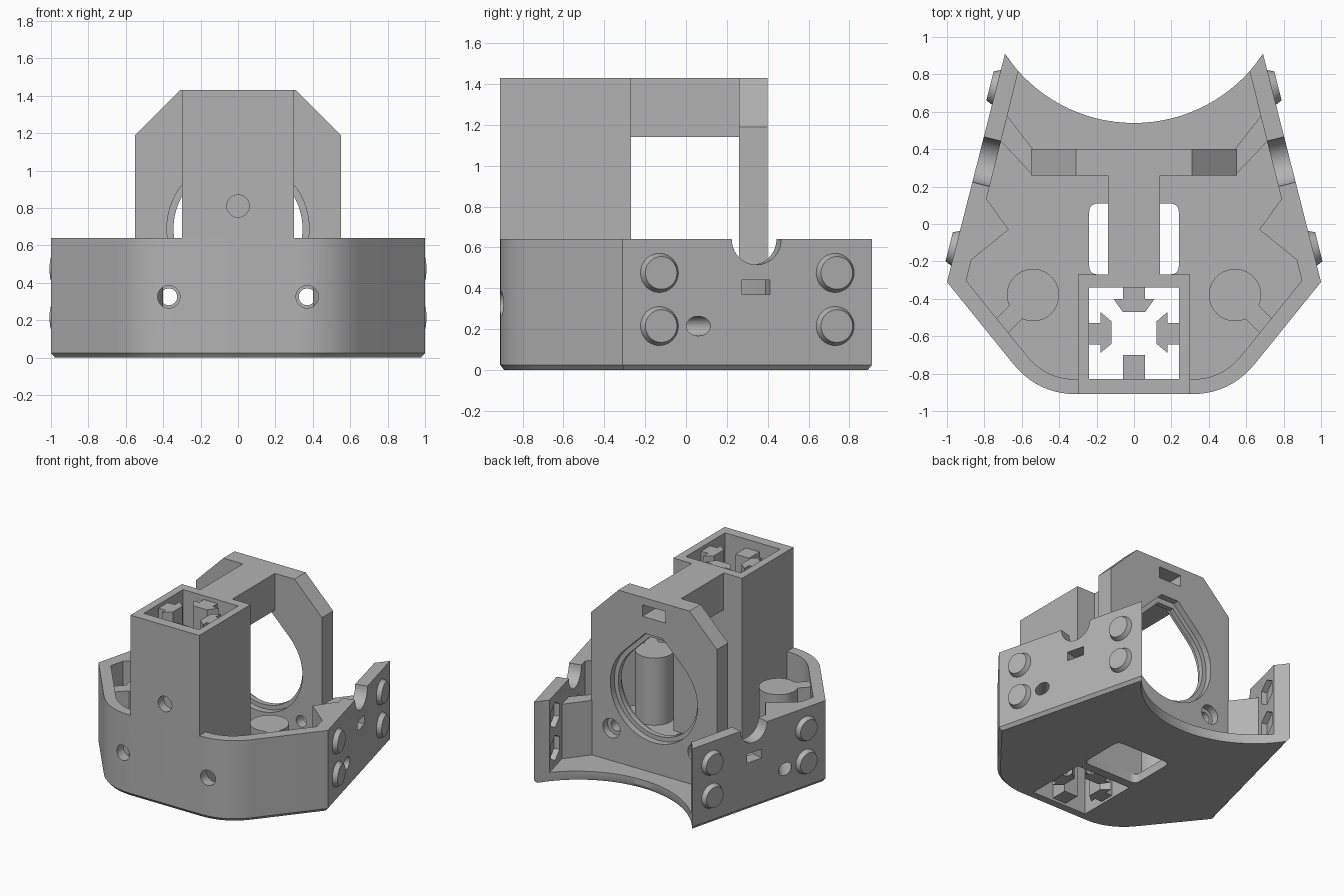
import bpy, bmesh, math
from mathutils import Vector

cube = bpy.data.objects.get("Cube")
if cube:
    bpy.data.objects.remove(cube, do_unlink=True)

grey = bpy.data.materials.new("plain_grey")
grey.use_nodes = True
colour = (0.45, 0.45, 0.45, 1)
grey.diffuse_color = colour
grey.node_tree.nodes["Principled BSDF"].inputs["Base Color"].default_value = colour
parts = []


def make(name, bm, keep):
    bmesh.ops.recalc_face_normals(bm, faces=bm.faces)
    mesh = bpy.data.meshes.new(name)
    bm.to_mesh(mesh)
    bm.free()
    mesh.materials.append(grey)
    obj = bpy.data.objects.new(name, mesh)
    bpy.context.collection.objects.link(obj)
    if keep:
        parts.append(obj)
    else:
        obj.hide_render = True
    return obj


def loft(name, rings, keep=True):
    """Close a stack of equal-length rings into a solid."""
    bm = bmesh.new()
    rows = [[bm.verts.new(p) for p in ring] for ring in rings]
    n = len(rows[0])
    for a, b in zip(rows, rows[1:]):
        for i in range(n):
            bm.faces.new((a[i], a[(i + 1) % n], b[(i + 1) % n], b[i]))
    bm.faces.new(rows[0])
    bm.faces.new(rows[-1])
    return make(name, bm, keep)


def prism(name, pts, z0, z1, keep=True):
    return loft(name, [[(x, y, z) for x, y in pts] for z in (z0, z1)], keep)


def slab(name, pts, y0, y1, keep=True):
    return loft(name, [[(x, y, z) for x, z in pts] for y in (y0, y1)], keep)


def rod(name, a, b, r0, r1=None, sides=40, keep=True):
    a, b = Vector(a), Vector(b)
    bm = bmesh.new()
    bmesh.ops.create_cone(bm, cap_ends=True, segments=sides, radius1=r0,
                          radius2=r0 if r1 is None else r1, depth=(b - a).length)
    rot = (b - a).to_track_quat('Z', 'Y').to_matrix().to_4x4()
    rot.translation = (a + b) / 2
    bm.transform(rot)
    return make(name, bm, keep)


def cut(objects, cutter):
    for obj in objects:
        mod = obj.modifiers.new("cut", 'BOOLEAN')
        mod.operation, mod.solver, mod.object = 'DIFFERENCE', 'EXACT', cutter
        bpy.context.view_layer.objects.active = obj
        bpy.ops.object.modifier_apply(modifier=mod.name)
    bpy.data.objects.remove(cutter, do_unlink=True)


def rect(x0, x1, y0, y1):
    return [(x0, y0), (x1, y0), (x1, y1), (x0, y1)]


def flip(pts, s):
    return [(s * x, y) for x, y in pts]


def both(half):
    return half + flip(half[::-1], -1)


def fillet(a, p, b, size, n=10):
    a, p, b = Vector(a), Vector(p), Vector(b)
    s, e = p + (a - p).normalized() * size, p + (b - p).normalized() * size
    return [tuple(s * (1 - t) ** 2 + p * 2 * t * (1 - t) + e * t * t)
            for t in (i / n for i in range(n + 1))]


def wall(y, z, out=0, s=1):
    """Point on the slanted side wall, moved outwards by out."""
    return Vector((s * (0.69 + (0.91 - y) * 0.254 + 0.969 * out), y + 0.246 * out, z))


# Tray: chamfered outline with a concave rear edge, hollowed out
arc = [(0.828 * math.sin(t), 1.368 - 0.828 * math.cos(t))
       for t in (0.985 * (1 - i / 16) for i in range(16))]
side = fillet((0, -0.91), (0.515, -0.91), (1, -0.31), 0.21) + [(1, -0.31)] + arc
outline = both(side)
middle = len(side)
outline.insert(middle, (0, 0.54))
tray = loft("tray", [[(x * 0.978, y * 0.978, 0) for x, y in outline],
                     [(x, y, 0.025) for x, y in outline],
                     [(x, y, 0.64) for x, y in outline]])
inside = fillet((0, -0.83), (0.471, -0.83), (0.897, -0.303), 0.16) + [(0.897, -0.303), (0.523, 1.2)]
cut([tray], prism("cavity", both(inside), 0.07, 1, False))
opening = []
corners = rect(-0.24, 0.24, -0.27, 0.11)
for i, p in enumerate(corners):
    opening += fillet(corners[i - 1], p, corners[(i + 1) % 4], 0.05, 5)
cut([tray], prism("floor_opening", opening, -0.1, 0.2, False))

# Hollow post with slot ribs, joined by the arm to the plate
bore = rect(-0.24, 0.24, -0.83, -0.34)
post = prism("post", rect(-0.3, 0.3, -0.91, -0.27), 0.03, 1.43)
cut([tray, post], prism("post_bore", bore, -0.1, 1.6, False))
cut([post], rod("post_hole", (0, -1, 0.81), (0, -0.8, 0.81), 0.06, keep=False))
prism("rear_rib", both([(0.06, -0.33), (0.06, -0.4), (0.11, -0.4), (0.06, -0.47)]), 0.02, 1.4)
side_rib = [(0.25, -0.53), (0.18, -0.53), (0.18, -0.47), (0.12, -0.52),
            (0.12, -0.64), (0.18, -0.69), (0.18, -0.645), (0.25, -0.645)]
for s, label in ((1, "left"), (-1, "right")):
    prism(label + "_rib", flip(side_rib, s), 0.02, 1.4)
prism("front_rib", rect(-0.06, 0.06, -0.84, -0.7), 0.02, 1.36)
arm = prism("arm", rect(-0.14, 0.14, -0.28, 0.27), 1.14, 1.43)

# Upright plate with a lipped teardrop opening
plate = slab("upright_plate", both([(0.55, 0.05), (0.55, 1.19), (0.31, 1.43)]), 0.26, 0.4)


def teardrop(r):
    ring = [(r * math.cos(t), 0.69 + r * math.sin(t))
            for t in (math.radians(135 + 270 * i / 48) for i in range(49))]
    return ring + [(0.2 * r, 0.69 + 1.21 * r), (-0.2 * r, 0.69 + 1.21 * r)]


cut([plate], slab("opening", teardrop(0.345), 0.1, 0.6, False))
cut([plate], slab("front_step", teardrop(0.38), 0.1, 0.31, False))
cut([plate], slab("rear_step", teardrop(0.38), 0.35, 0.6, False))
cut([plate, arm], slab("nut_pocket", rect(-0.1, 0.1, 1.28, 1.37), 0.2, 0.5, False))
for x in (-0.37, 0.37):
    for z in (0.325, 1.06):
        cut([plate], rod("screw_hole", (x, 0.1, z), (x, 0.6, z), 0.045, keep=False))
        cut([plate], rod("screw_seat", (x, 0.34, z), (x, 0.6, z), 0.075, keep=False))
    cut([tray], rod("front_hole", (x, -1, 0.325), (x, -0.7, 0.325), 0.06, keep=False))

# Everything that repeats on both sides
for s, label in ((1, "left_"), (-1, "right_")):
    # Round boss tied to the front corner
    boss = rod(label + "boss", (s * 0.54, -0.38, 0.05), (s * 0.54, -0.38, 0.6), 0.14)
    cut([tray, boss], rod("boss_hole", (s * 0.54, -0.38, -0.1), (s * 0.54, -0.38, 0.4), 0.08, keep=False))
    prism(label + "boss_web", flip([(0.58, -0.49), (0.65, -0.42), (0.77, -0.54), (0.7, -0.61)], s), 0.05, 0.6)

    # Diagonal brace from plate to side wall
    prism(label + "brace", flip([(0.54, 0.4), (0.54, 0.26), (0.71, 0.44), (0.76, 0.46), (0.71, 0.62)], s), 0.05, 0.5)

    # Wedge on the inner wall with angled screw holes
    wedge = prism(label + "wedge", flip([(0.8, 0.15), (0.67, -0.03), (0.88, -0.2), (0.95, -0.2), (0.86, 0.15)], s),
                  0.05, 0.64)
    face, aim = Vector((s * 0.77, -0.115, 0)), Vector((s * 0.61, 0.79, 0))
    for z in (0.215, 0.475):
        up = Vector((0, 0, z))
        cut([tray, wedge], rod("angled_hole", face - aim * 0.05 + up, face + aim * 0.4 + up, 0.048, keep=False))
        cut([wedge], rod("nut_seat", face - aim * 0.1 + up, face + aim * 0.03 + up, 0.095, sides=6, keep=False))

        # Raised buttons; the rear ones are drilled through
        rod(label + "front_button", wall(-0.13, z, -0.01, s), wall(-0.13, z, 0.035, s), 0.1, 0.08)
        button = rod(label + "rear_button", wall(0.73, z, -0.01, s), wall(0.73, z, 0.035, s), 0.1, 0.08)
        cut([tray, button], rod("through_hole", wall(0.73, z, -0.2, s), wall(0.73, z, 0.2, s), 0.052, keep=False))
        cut([tray], rod("rear_nut", wall(0.73, z, -0.2, s), wall(0.73, z, -0.05, s), 0.1, sides=6, keep=False))

    # Half-round notch and small slot in the side wall
    cut([tray], rod("notch", wall(0.345, 0.64, -0.2, s), wall(0.345, 0.64, 0.2, s), 0.125, keep=False))
    slot = [wall(y, 0, out, s).to_2d() for y, out in
            ((0.275, -0.12), (0.275, 0.1), (0.41, 0.1), (0.41, -0.12))]
    cut([tray], prism("slot", slot, 0.37, 0.44, False))

bpy.ops.object.select_all(action='DESELECT')
for obj in parts:
    obj.select_set(True)
bpy.context.view_layer.objects.active = tray
bpy.ops.object.shade_smooth_by_angle(angle=math.radians(25))
